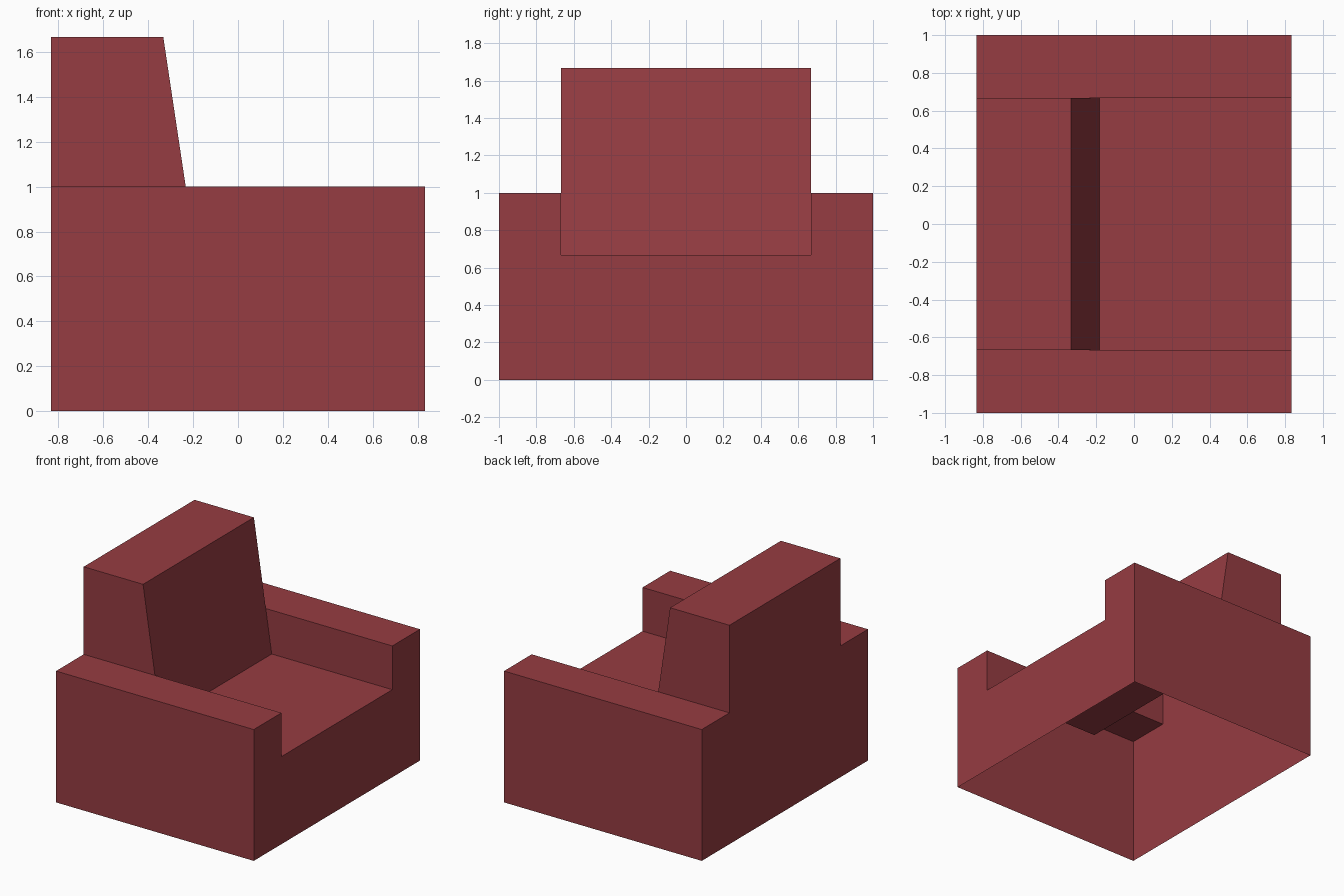
import bpy, bmesh

if "Cube" in bpy.data.objects:
    bpy.data.objects.remove(bpy.data.objects["Cube"])

X, Y, W = 0.833, 1.0, 0.667      # half depth, half width, half width of seat
ARM, SEAT, TOP = 1.0, 0.667, 1.667

mat = bpy.data.materials.new("dark red")
mat.diffuse_color = (0.305, 0.045, 0.054, 1)
mat.use_nodes = True
mat.node_tree.nodes["Principled BSDF"].inputs["Base Color"].default_value = mat.diffuse_color

bm = bmesh.new()


def face(points):
    bm.faces.new([bm.verts.new(p) for p in points])


def band(profile, y0, y1):
    """Sweep an open x/z profile across from y0 to y1."""
    for (xa, za), (xb, zb) in zip(profile, profile[1:]):
        face([(xa, y0, za), (xb, y0, zb), (xb, y1, zb), (xa, y1, za)])


def panel(profile, y):
    face([(x, y, z) for x, z in profile])


# backrest and seat in the middle
band([(-X, 0), (-X, ARM), (-X, TOP), (-0.333, TOP), (-0.233, ARM),
      (-0.183, SEAT), (X, SEAT), (X, 0)], -W, W)

# arms, with their inner walls, outer walls and the backrest sides
arm = [(-X, 0), (-X, ARM), (-0.233, ARM), (X, ARM), (X, SEAT), (X, 0)]
for s in (-1, 1):
    band(arm, s * W, s * Y)
    panel(arm, s * Y)
    panel([(-X, ARM), (-X, TOP), (-0.333, TOP), (-0.233, ARM)], s * W)
    panel([(-0.233, ARM), (X, ARM), (X, SEAT), (-0.183, SEAT)], s * W)

# weld into one hollow shell, open underneath
bmesh.ops.remove_doubles(bm, verts=bm.verts, dist=1e-4)
bmesh.ops.recalc_face_normals(bm, faces=bm.faces)

mesh = bpy.data.meshes.new("armchair")
bm.to_mesh(mesh)
bm.free()
mesh.materials.append(mat)
bpy.context.collection.objects.link(bpy.data.objects.new("armchair", mesh))
